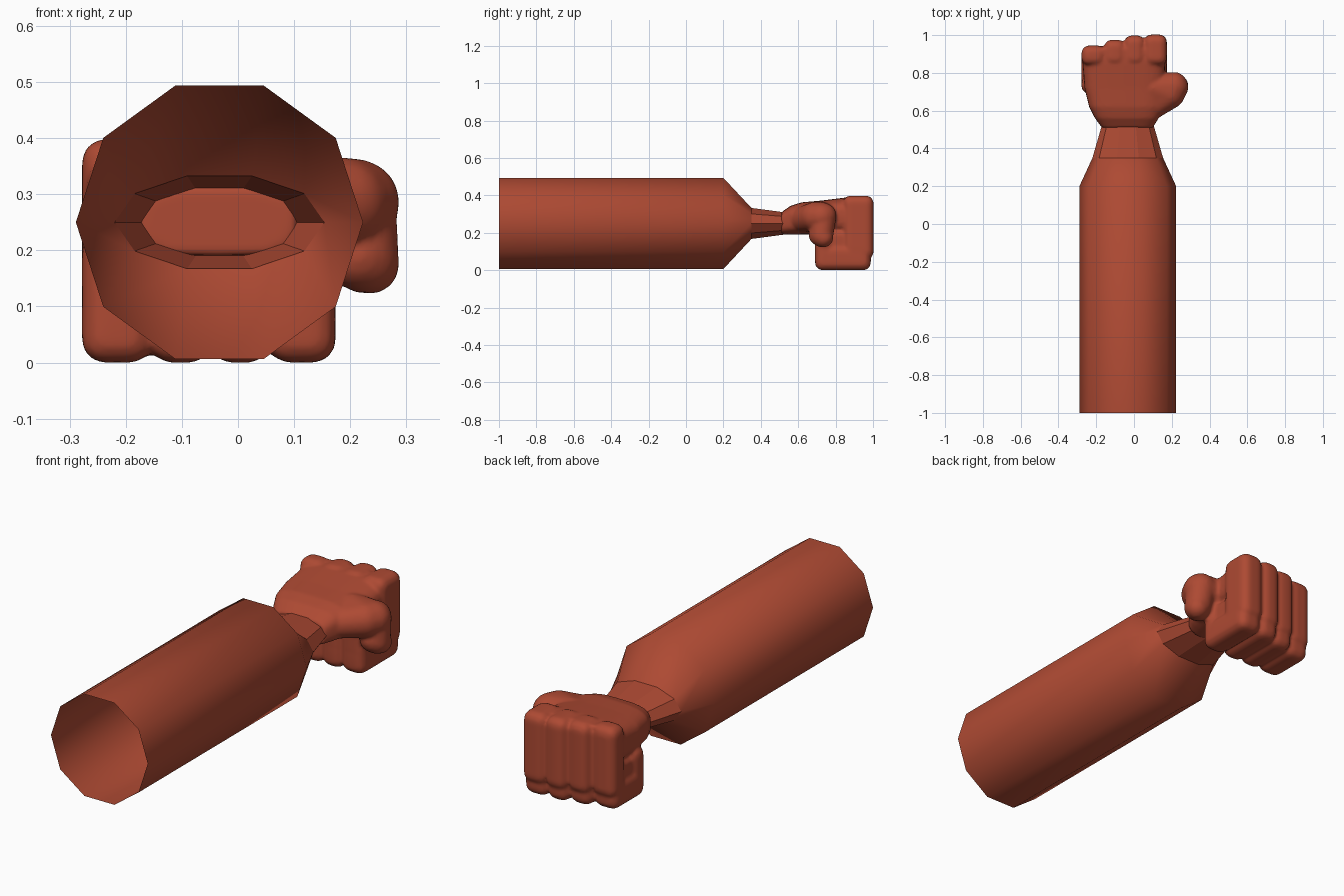
import bpy, bmesh, math
from mathutils import Vector, Matrix

cube = bpy.data.objects.get("Cube")
if cube:
    bpy.data.objects.remove(cube)

clay = bpy.data.materials.new("brick_red")
clay.use_nodes = True
COLOUR = (0.42, 0.068, 0.033, 1)
clay.diffuse_color = COLOUR
clay.node_tree.nodes["Principled BSDF"].inputs["Base Color"].default_value = COLOUR


def finish(bm, name, smooth):
    bmesh.ops.recalc_face_normals(bm, faces=bm.faces[:])
    for f in bm.faces:
        f.smooth = smooth
    mesh = bpy.data.meshes.new(name)
    bm.to_mesh(mesh)
    bm.free()
    mesh.materials.append(clay)
    obj = bpy.data.objects.new(name, mesh)
    bpy.context.collection.objects.link(obj)
    return obj


def loft(bm, sections, sides, power=1.0, caps=False):
    """Bridge rounded sections (y, centre x, centre z, half width, half height)."""
    rings = []
    for y, cx, cz, rx, rz in sections:
        ring = []
        for i in range(sides):
            a = math.tau * i / sides
            c, s = math.cos(a), math.sin(a)
            ring.append(bm.verts.new((cx + rx * math.copysign(abs(c) ** power, c), y,
                                      cz + rz * math.copysign(abs(s) ** power, s))))
        rings.append(ring)
    for r0, r1 in zip(rings, rings[1:]):
        for i in range(sides):
            j = (i + 1) % sides
            bm.faces.new((r0[i], r0[j], r1[j], r1[i]))
    if caps:
        bm.faces.new(rings[0])
        bm.faces.new(rings[-1])


def rounded_box(bm, low, high, radius):
    low, high = Vector(low), Vector(high)
    matrix = Matrix.Translation((low + high) / 2) @ Matrix.Diagonal((*(high - low), 1))
    verts = bmesh.ops.create_cube(bm, size=1, matrix=matrix)["verts"]
    edges = list({e for v in verts for e in v.link_edges})
    bmesh.ops.bevel(bm, geom=edges, offset=radius, segments=4, profile=0.5, affect='EDGES')


def hull(bm, balls):
    """Tight skin around a few balls (x, y, z, radius)."""
    part = bmesh.new()
    for x, y, z, r in balls:
        bmesh.ops.create_icosphere(part, subdivisions=3, radius=r,
                                   matrix=Matrix.Translation((x, y, z)))
    result = bmesh.ops.convex_hull(part, input=part.verts[:])
    junk = {g for g in result["geom_interior"] + result["geom_unused"]
            if isinstance(g, bmesh.types.BMVert)}
    bmesh.ops.delete(part, geom=list(junk), context='VERTS')
    mesh = bpy.data.meshes.new("hull_part")
    part.to_mesh(mesh)
    part.free()
    bm.from_mesh(mesh)
    bpy.data.meshes.remove(mesh)


# Forearm: open ten-sided tube narrowing to the wrist
AX, AZ = -0.033, 0.25
bm = bmesh.new()
loft(bm, [(-1, AX, AZ, 0.256, 0.256), (0.2, AX, AZ, 0.256, 0.256),
          (0.35, AX, AZ, 0.187, 0.087)], 10)
finish(bm, "forearm", True)

# Wrist: flat-sided open collar
bm = bmesh.new()
loft(bm, [(0.35, AX, AZ, 0.187, 0.087), (0.53, AX, AZ, 0.135, 0.062)], 10)
finish(bm, "wrist", False)

# Palm
bm = bmesh.new()
palm = [(0.51, -0.17, 0.10, 0.19, 0.31), (0.56, -0.207, 0.13, 0.19, 0.345),
        (0.62, -0.238, 0.15, 0.19, 0.363), (0.72, -0.262, 0.16, 0.19, 0.372),
        (0.85, -0.272, 0.165, 0.19, 0.388), (0.93, -0.265, 0.16, 0.22, 0.392)]
loft(bm, [(y, (a + b) / 2, (c + d) / 2, (b - a) / 2, (d - c) / 2)
          for y, a, b, c, d in palm], 32, 0.6, True)

# Curled fingers: knuckle column, folded middle and tip tucked under the palm
for left, right, tip in ((-0.278, -0.152, 0.945), (-0.158, -0.046, 0.975),
                         (-0.052, 0.058, 0.998), (0.052, 0.174, 1.003)):
    rounded_box(bm, (left, 0.84, 0.06), (right, tip, 0.398), 0.04)
    rounded_box(bm, (left, 0.69, 0), (right, tip - 0.015, 0.135), 0.04)
    rounded_box(bm, (left, 0.69, 0.02), (right, 0.785, 0.24), 0.04)
    rounded_box(bm, (left + 0.015, 0.76, 0.08), (right - 0.015, 0.87, 0.21), 0.025)

# Thumb: base swelling from the palm, then a tip folded downward
hull(bm, [(0.05, 0.59, 0.265, 0.065), (0.19, 0.69, 0.285, 0.08),
          (0.21, 0.725, 0.285, 0.078), (0.1, 0.72, 0.285, 0.085)])
hull(bm, [(0.212, 0.735, 0.29, 0.07), (0.225, 0.725, 0.185, 0.062)])
hull(bm, [(0.215, 0.715, 0.19, 0.06), (0.235, 0.735, 0.175, 0.053)])

hand = finish(bm, "fist", True)
remesh = hand.modifiers.new("blend", 'REMESH')
remesh.mode = 'VOXEL'
remesh.voxel_size = 0.009
remesh.use_smooth_shade = True
relax = hand.modifiers.new("relax", 'SMOOTH')
relax.factor = 0.5
relax.iterations = 4
